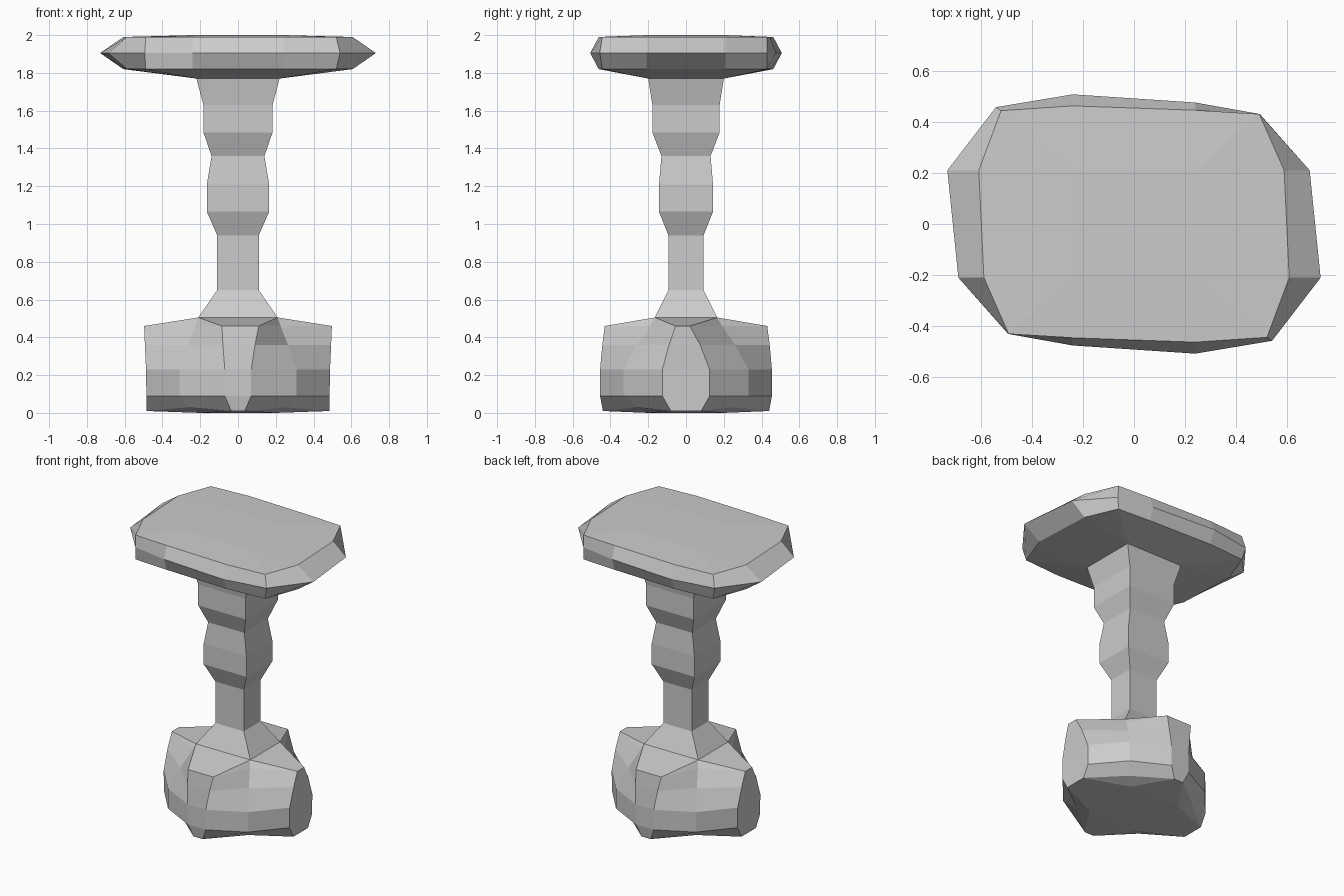
import bpy, bmesh

if "Cube" in bpy.data.objects:
    bpy.data.objects.remove(bpy.data.objects["Cube"])


def ring(*half):
    """Six points (front pair, corner, right pair, corner), repeated by a half turn."""
    return list(half) + [(-x, -y, z) for x, y, z in half]


def rect(x, y, z):
    """Rectangle with the same point order as ring; duplicates get merged."""
    return ring((-x, -y, z), (x, -y, z), (x, -y, z), (x, -y, z), (x, y, z), (x, y, z))


def loft(name, rings, cap_bottom=False, cap_top=False):
    bm = bmesh.new()
    vs = [[bm.verts.new(p) for p in r] for r in rings]
    n = len(rings[0])
    for a, b in zip(vs, vs[1:]):
        for i in range(n):
            j = (i + 1) % n
            bm.faces.new((a[i], a[j], b[j], b[i]))
    if cap_bottom:
        bm.faces.new(vs[0][::-1])
    if cap_top:
        bm.faces.new(vs[-1])
    bmesh.ops.remove_doubles(bm, verts=bm.verts, dist=0.0005)
    bmesh.ops.recalc_face_normals(bm, faces=bm.faces)
    me = bpy.data.meshes.new(name)
    bm.to_mesh(me)
    bm.free()
    ob = bpy.data.objects.new(name, me)
    bpy.context.collection.objects.link(ob)
    return ob


def foot_ring(z, front, y, cx, cy, cz, x, side):
    """Four lobes with a corner point between each pair."""
    return ring((front[0], -y, z), (front[1], -y, z), (cx, -cy, cz),
                (x, side[0], z), (x, side[1], z), (cx, cy, cz))


# Four-lobed base
loft("base", [
    rect(0.2, 0.2, 0.0),
    foot_ring(0.01, (-0.035, 0.035), 0.44, 0.26, 0.26, 0.03, 0.485, (-0.08, 0.08)),
    foot_ring(0.09, (-0.07, 0.07), 0.455, 0.31, 0.33, 0.09, 0.485, (-0.125, 0.125)),
    foot_ring(0.23, (-0.07, 0.07), 0.455, 0.31, 0.33, 0.23, 0.487, (-0.125, 0.125)),
    foot_ring(0.36, (-0.08, 0.09), 0.443, 0.265, 0.26, 0.36, 0.493, (-0.09, 0.075)),
    foot_ring(0.46, (-0.085, 0.11), 0.43, 0.225, 0.19, 0.46, 0.497, (-0.055, 0.02)),
    rect(0.21, 0.165, 0.505),
], cap_bottom=True)

# Square turned column: half x, half y, z
column = [(0.21, 0.165, 0.505), (0.11, 0.093, 0.65), (0.11, 0.093, 0.94),
          (0.165, 0.143, 1.065), (0.165, 0.143, 1.21), (0.14, 0.13, 1.36),
          (0.183, 0.178, 1.485), (0.183, 0.178, 1.63), (0.22, 0.2, 1.77)]
loft("column", [rect(*c) for c in column])


# Slightly skewed faceted table top
def rim(z):
    return ring((-0.24, -0.445, z), (0.24, -0.462, z), (0.52, -0.443, z),
                (0.607, -0.21, z), (0.587, 0.21, z), (0.49, 0.43, z))


loft("table_top", [
    rect(0.22, 0.2, 1.77),
    rim(1.82),
    ring((-0.24, -0.475, 1.905), (0.24, -0.507, 1.905), (0.54, -0.457, 1.905),
         (0.73, -0.21, 1.905), (0.687, 0.21, 1.905), (0.492, 0.43, 1.905)),
    rim(1.99),
    rect(0.24, 0.21, 2.0),
], cap_top=True)
